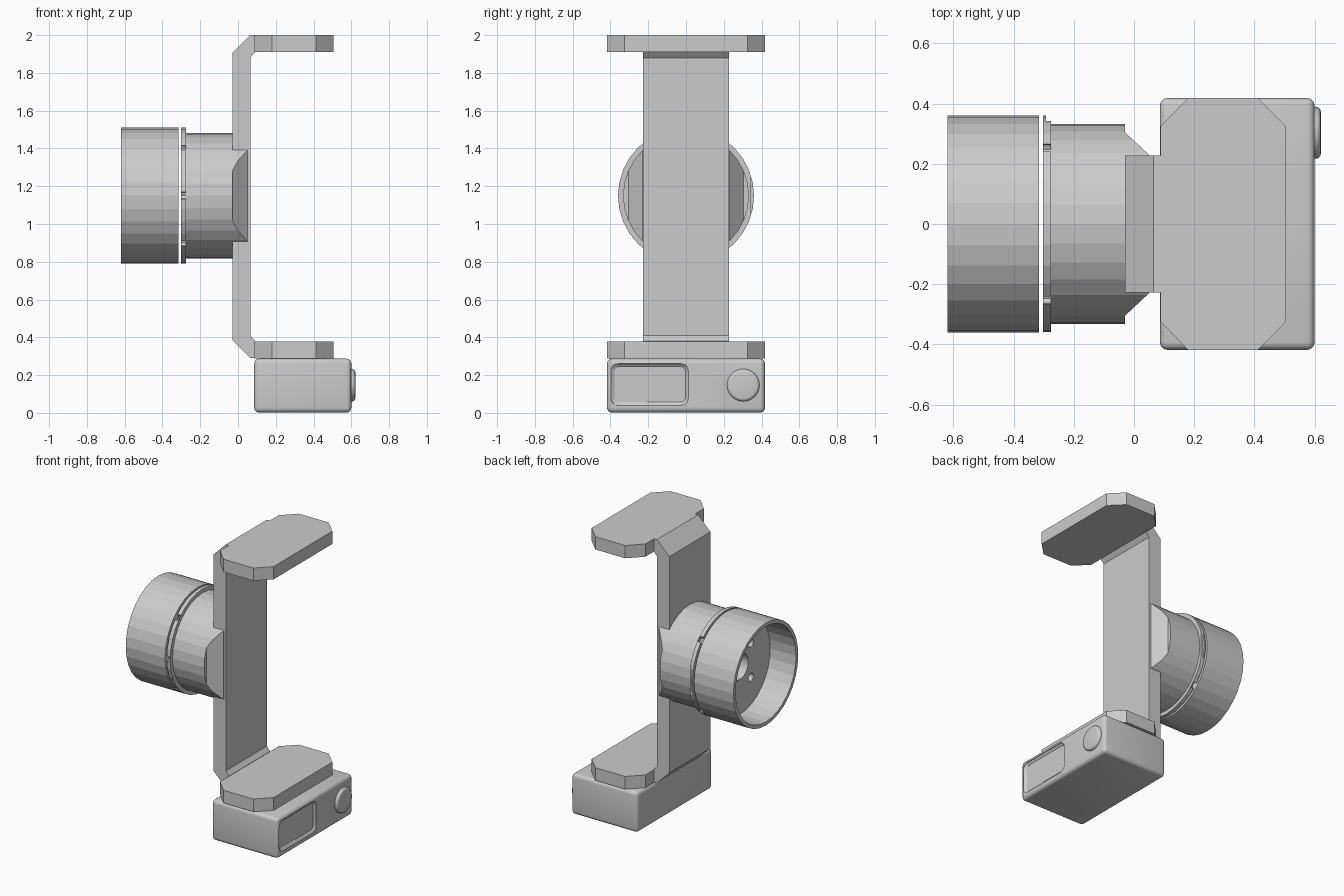
import bpy, bmesh
from math import sin, cos, pi, radians
from mathutils import Vector, Matrix

if "Cube" in bpy.data.objects:
    bpy.data.objects.remove(bpy.data.objects["Cube"])

AXIS_Z = 1.15  # height of the motor axis


def make(name, bm, smooth=False):
    bmesh.ops.recalc_face_normals(bm, faces=bm.faces)
    me = bpy.data.meshes.new(name)
    bm.to_mesh(me)
    bm.free()
    ob = bpy.data.objects.new(name, me)
    bpy.context.collection.objects.link(ob)
    if smooth:
        activate(ob)
        bpy.ops.object.shade_smooth_by_angle(angle=radians(35))
    return ob


def activate(ob):
    bpy.ops.object.select_all(action='DESELECT')
    ob.select_set(True)
    bpy.context.view_layer.objects.active = ob


def loft(loops, closed=False):
    """Skin equal-length loops of points; cap the ends or join them in a ring."""
    bm = bmesh.new()
    rings = [[bm.verts.new(p) for p in lp] for lp in loops]
    n = len(rings[0])
    pairs = list(zip(rings, rings[1:])) + ([(rings[-1], rings[0])] if closed else [])
    for a, b in pairs:
        for i in range(n):
            j = (i + 1) % n
            bm.faces.new((a[i], a[j], b[j], b[i]))
    if not closed:
        bm.faces.new(rings[0])
        bm.faces.new(rings[-1])
    return bm


def lathe(profile, cy=0, cz=AXIS_Z, n=32, closed=False):
    """Revolve (x, radius) points about an axis parallel to x."""
    return loft([[(x, cy + r * cos(2 * pi * i / n), cz + r * sin(2 * pi * i / n))
                  for i in range(n)] for x, r in profile], closed)


def rounded_rect(x, y0, y1, z0, z1, r, seg=5):
    pts = []
    for k, (cy, cz) in enumerate(((y1 - r, z1 - r), (y0 + r, z1 - r),
                                  (y0 + r, z0 + r), (y1 - r, z0 + r))):
        for s in range(seg + 1):
            a = pi / 2 * (k + s / seg)
            pts.append((x, cy + r * cos(a), cz + r * sin(a)))
    return pts


def cut(ob, bms):
    for bm in bms:
        cutter = make("cutter", bm)
        cutter.hide_render = True
        m = ob.modifiers.new("cut", 'BOOLEAN')
        m.operation, m.object, m.solver = 'DIFFERENCE', cutter, 'EXACT'
        activate(ob)
        bpy.ops.object.modifier_apply(modifier=m.name)
        bpy.data.objects.remove(cutter)


def box(x0, x1, y0, y1, z0, z1):
    bm = bmesh.new()
    bmesh.ops.create_cube(bm, size=1, matrix=Matrix.Translation(
        ((x0 + x1) / 2, (y0 + y1) / 2, (z0 + z1) / 2))
        @ Matrix.Diagonal((x1 - x0, y1 - y0, z1 - z0, 1)))
    return bm


# Bracket arm: C-shaped side profile with chamfered bends
half = [(0.065, 1.88), (0.09, 1.91), (0.09, 2.0), (0.065, 2.0), (-0.03, 1.905)]
prof = half + [(x, 2.29 - z) for x, z in reversed(half)]
make("bracket_arm", loft([[(x, y, z) for x, z in prof] for y in (-0.228, 0.228)]))

# Clamp plates: octagons with clipped corners
octo = [(0.088, 0.325), (0.18, 0.418), (0.412, 0.418), (0.505, 0.325)]
octo += [(x, -y) for x, y in reversed(octo)]
for name, z in (("lower_plate", 0.288), ("upper_plate", 1.91)):
    make(name, loft([[(x, y, h) for x, y in octo] for h in (z, z + 0.09)]))

# Motor base, and its end trimmed by two sloped planes to meet the arm
make("motor_base", lathe([(-0.275, 0.333), (-0.03, 0.333)]))
bm = lathe([(-0.03, 0.333), (0.05, 0.333)])
for s in (1, -1):
    res = bmesh.ops.bisect_plane(bm, geom=bm.verts[:] + bm.edges[:] + bm.faces[:],
                                 plane_co=Vector((0.05, s * 0.23, 0)),
                                 plane_no=Vector((0.075, s * 0.08, 0)).normalized(),
                                 clear_outer=True)
    bmesh.ops.holes_fill(bm, edges=[e for e in bm.edges if e.is_boundary])
# keep only the part hidden by or flush with the arm height
for s in (1, -1):
    bmesh.ops.bisect_plane(bm, geom=bm.verts[:] + bm.edges[:] + bm.faces[:],
                           plane_co=Vector((0, 0, AXIS_Z + s * 0.243)),
                           plane_no=Vector((0, 0, s)), clear_outer=True)
    bmesh.ops.holes_fill(bm, edges=[e for e in bm.edges if e.is_boundary])
make("motor_mount", bm)

# Motor flange with a flat on one side and small edge notches
flange = make("motor_flange", lathe([(-0.302, 0.36), (-0.275, 0.36)]))
notches = [lathe([(-0.32, 0.022), (-0.276, 0.022)], 0.35 * cos(a), AXIS_Z + 0.35 * sin(a), 8)
           for a in (radians(d) for d in (45, 135, 180, 225, 315))]
cut(flange, [box(-0.292, -0.26, 0.343, 0.4, 1.0, 1.3)] + notches)

# Motor can: open cup with a bored floor and four screw holes
can = make("motor_can", lathe([(-0.315, 0.09), (-0.315, 0.36), (-0.62, 0.36),
                               (-0.62, 0.335), (-0.42, 0.335), (-0.42, 0.09)], closed=True))
cut(can, [lathe([(-0.5, 0.028), (-0.25, 0.028)], 0.17 * cos(a), AXIS_Z + 0.17 * sin(a), 12)
          for a in (radians(45 + 90 * k) for k in range(4))])

# Camera body: rounded box with a recessed screen
cam = make("camera_body", box(0.086, 0.6, -0.418, 0.418, 0.002, 0.287))
bev = cam.modifiers.new("round", 'BEVEL')
bev.width, bev.segments = 0.025, 4
activate(cam)
bpy.ops.object.modifier_apply(modifier=bev.name)
cut(cam, [loft([rounded_rect(0.61, -0.4, 0.014, 0.038, 0.262, 0.04),
                rounded_rect(0.597, -0.398, 0.012, 0.04, 0.26, 0.04),
                rounded_rect(0.585, -0.378, -0.003, 0.057, 0.245, 0.025)])])
activate(cam)
bpy.ops.object.shade_smooth_by_angle(angle=radians(30))

# Shutter button with a rounded rim
make("round_button", lathe([(0.59, 0.086), (0.608, 0.086), (0.614, 0.083), (0.619, 0.077),
                            (0.621, 0.068)], 0.303, 0.147, 32), True)
